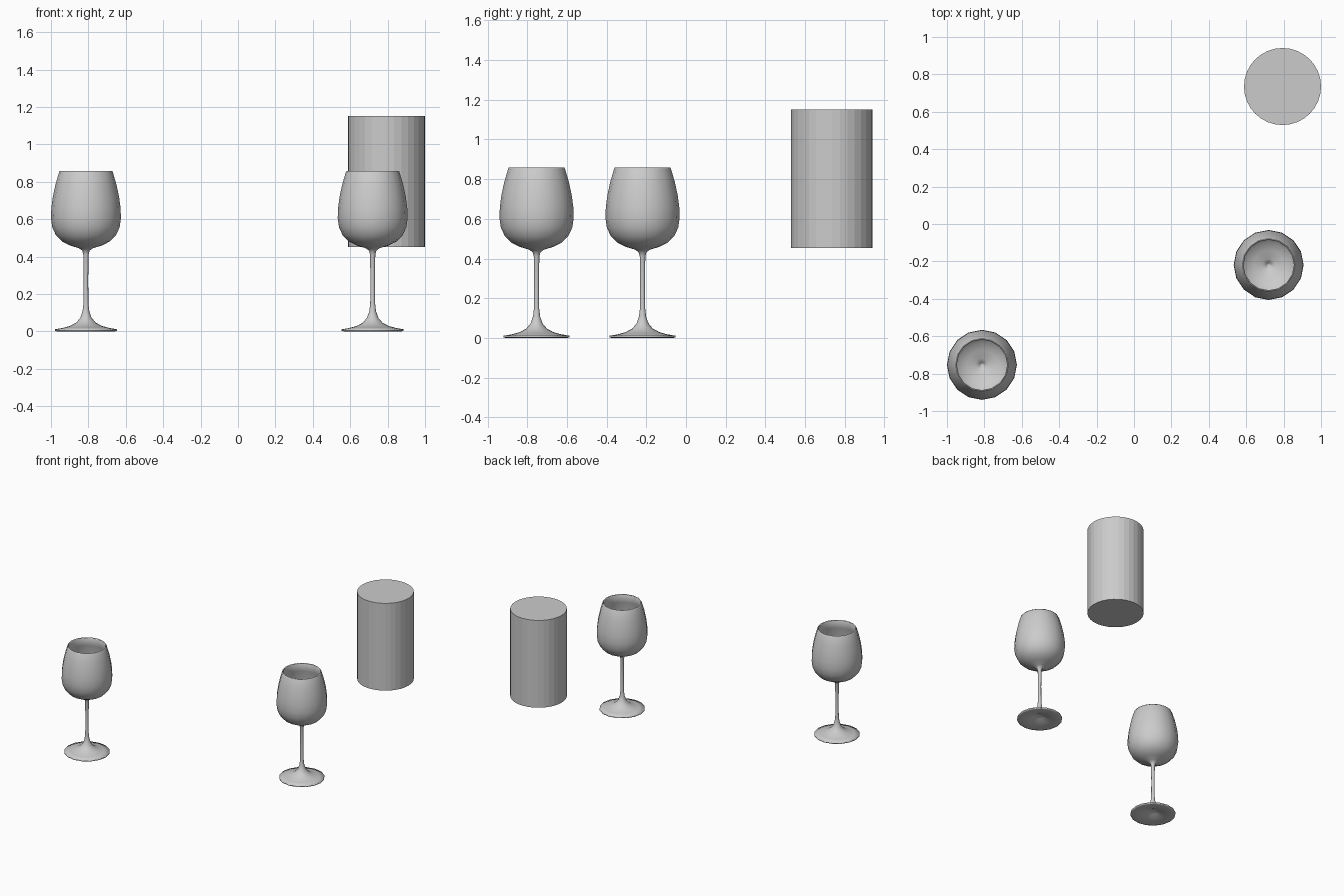
import bpy, bmesh, math

SIDES = 16

# Half outline (radius, height) of the glass, from under the foot to the inner bowl
PROFILE = [
    # hollow underside of the foot
    (0, 0.045), (0.04, 0.026), (0.09, 0.010), (0.155, 0.0),
    # foot edge and flare up to the stem
    (0.166, 0.003), (0.166, 0.011), (0.125, 0.018), (0.085, 0.029),
    (0.052, 0.047), (0.030, 0.073), (0.018, 0.108), (0.013, 0.150),
    # stem
    (0.012, 0.28), (0.014, 0.41), (0.020, 0.432), (0.038, 0.445),
    # outer bowl
    (0.085, 0.459), (0.128, 0.481), (0.160, 0.513), (0.180, 0.556),
    (0.187, 0.605), (0.185, 0.660), (0.177, 0.720), (0.163, 0.785), (0.143, 0.853),
    # rim
    (0.140, 0.858), (0.135, 0.853),
    # inner bowl with a small dip in the middle
    (0.154, 0.785), (0.168, 0.720), (0.176, 0.660), (0.178, 0.605),
    (0.171, 0.560), (0.152, 0.521), (0.122, 0.491), (0.080, 0.470),
    (0.034, 0.456), (0.012, 0.442), (0, 0.420),
]


def glass_mesh():
    """Turn the profile about the vertical axis."""
    bm = bmesh.new()
    verts = [bm.verts.new((r, 0, z)) for r, z in PROFILE]
    edges = [bm.edges.new(pair) for pair in zip(verts, verts[1:])]
    bmesh.ops.spin(bm, geom=verts + edges, cent=(0, 0, 0), axis=(0, 0, 1),
                   angle=math.tau, steps=SIDES, use_merge=True)
    bmesh.ops.remove_doubles(bm, verts=bm.verts, dist=0.0005)
    bmesh.ops.recalc_face_normals(bm, faces=bm.faces)
    for face in bm.faces:
        face.smooth = True
    mesh = bpy.data.meshes.new("wine_glass")
    bm.to_mesh(mesh)
    bm.free()
    return mesh


# Two wine glasses sharing one mesh
mesh = glass_mesh()
for name, x, y in [("wine_glass_left", -0.813, -0.753),
                   ("wine_glass_right", 0.72, -0.219)]:
    glass = bpy.data.objects.new(name, mesh)
    glass.location = (x, y, 0)
    bpy.context.collection.objects.link(glass)

# Plain cylinder floating behind
bpy.ops.mesh.primitive_cylinder_add(vertices=32, radius=0.206, depth=0.70,
                                    location=(0.794, 0.735, 0.802))
bpy.context.object.name = "cylinder_block"
